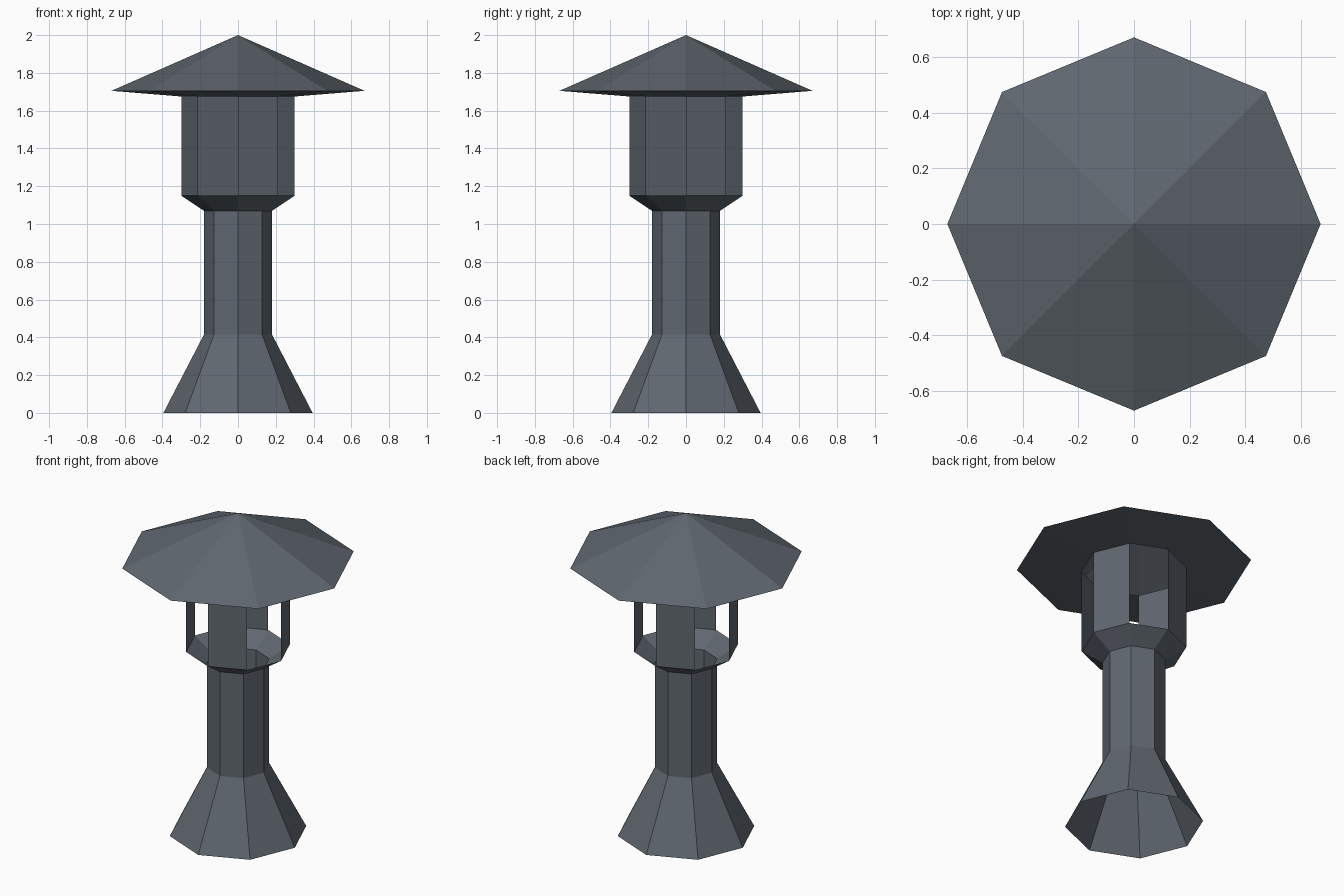
import bpy, bmesh, math

if "Cube" in bpy.data.objects:
    bpy.data.objects.remove(bpy.data.objects["Cube"])

metal = bpy.data.materials.new("slate grey metal")
metal.diffuse_color = (0.115, 0.135, 0.16, 1)
metal.use_nodes = True
metal.node_tree.nodes["Principled BSDF"].inputs["Base Color"].default_value = metal.diffuse_color


def lathe(name, profile, keep=lambda k: True, sides=8):
    """Open thin shell swept round z; keep(k) chooses which sides are built."""
    bm = bmesh.new()
    rings = []
    for r, z in profile:
        if r == 0:
            rings.append([bm.verts.new((0, 0, z))] * sides)
        else:
            rings.append([bm.verts.new((r * math.cos(math.tau * k / sides),
                                        r * math.sin(math.tau * k / sides), z))
                          for k in range(sides)])
    for a, b in zip(rings, rings[1:]):
        for k in range(sides):
            if keep(k):
                n = (k + 1) % sides
                quad = [a[k], a[n], b[n], b[k]]
                bm.faces.new(list(dict.fromkeys(quad)))
    me = bpy.data.meshes.new(name)
    bm.to_mesh(me)
    bm.free()
    me.materials.append(metal)
    ob = bpy.data.objects.new(name, me)
    bpy.context.collection.objects.link(ob)
    return ob


# Flared foot, straight pipe and collar
lathe("pipe", [(0.395, 0), (0.18, 0.415), (0.18, 1.07), (0.30, 1.15)])
# Four vent panels on every second side
lathe("vent_panels", [(0.30, 1.15), (0.30, 1.675)], keep=lambda k: k % 2 == 0)
# Rain cap: sloped underside ring and pointed roof
lathe("rain_cap", [(0.30, 1.675), (0.67, 1.705), (0, 2.0)])
